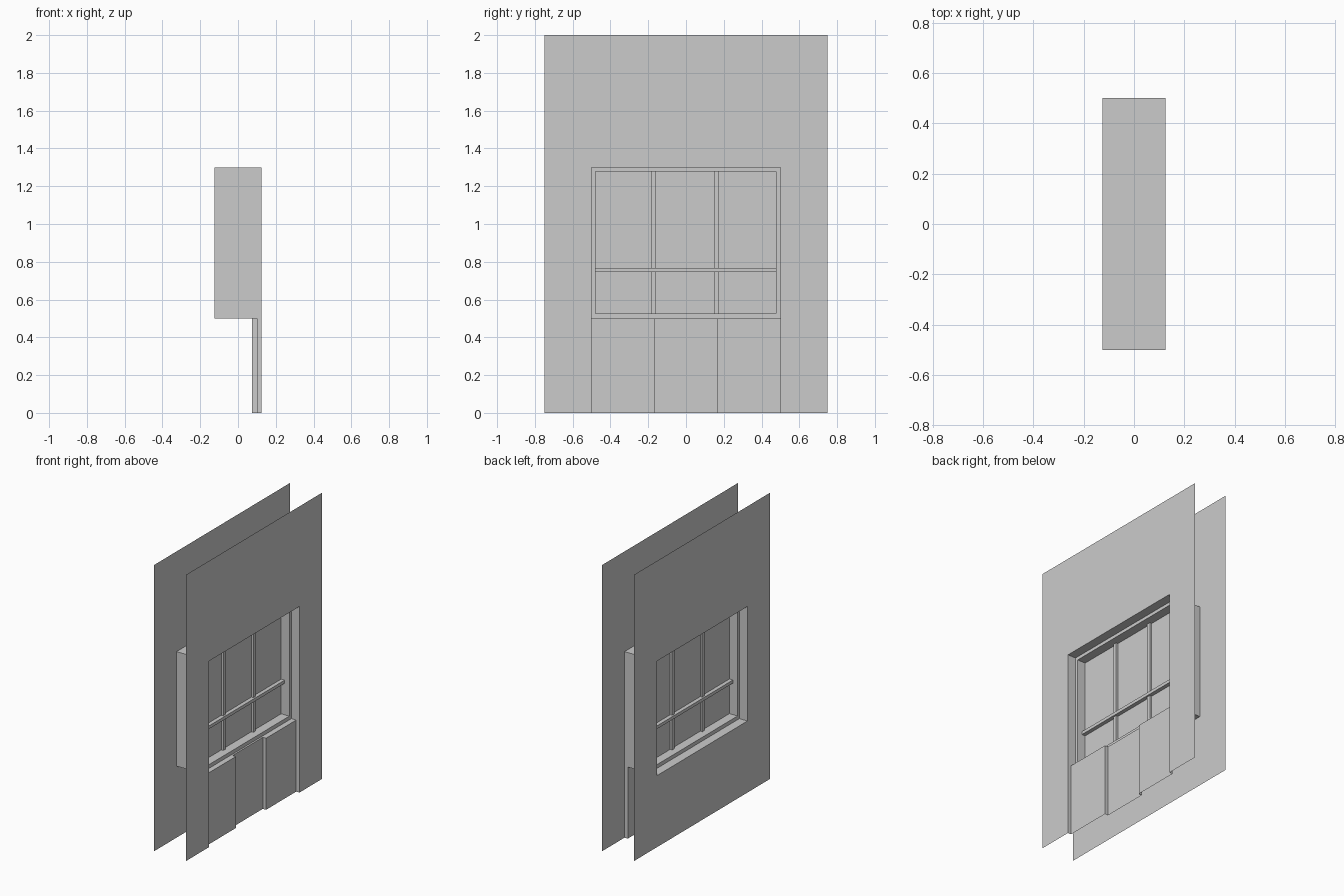
import bpy, bmesh
from mathutils import Vector

if "Cube" in bpy.data.objects:
    bpy.data.objects.remove(bpy.data.objects["Cube"])

WALL_X, FRAME_X = 0.125, 0.0625
OPEN = (-0.5, 0.5, 0.5, 1.3)         # window opening: y0, y1, z0, z1
INNER = (-0.48, 0.477, 0.526, 1.277)  # inside of the window frame


def make(name, faces):
    """Object from (points, facing direction) pairs."""
    bm = bmesh.new()
    for pts, facing in faces:
        f = bm.faces.new([bm.verts.new(p) for p in pts])
        f.normal_update()
        if f.normal.dot(Vector(facing)) < 0:
            f.normal_flip()
    bmesh.ops.remove_doubles(bm, verts=bm.verts, dist=1e-5)
    me = bpy.data.meshes.new(name)
    bm.to_mesh(me)
    bm.free()
    ob = bpy.data.objects.new(name, me)
    bpy.context.collection.objects.link(ob)
    return ob


def rect(x, r):
    y0, y1, z0, z1 = r
    return [(x, y0, z0), (x, y1, z0), (x, y1, z1), (x, y0, z1)]


def ring(x, outer, inner, side):
    """Flat rectangular ring in the plane x."""
    o, i = rect(x, outer), rect(x, inner)
    return [([o[k], o[(k + 1) % 4], i[(k + 1) % 4], i[k]], (side, 0, 0)) for k in range(4)]


def tunnel(xa, xb, r):
    """Four inward-facing sides of a rectangular hole."""
    a, b = rect(xa, r), rect(xb, r)
    inward = [(0, 0, 1), (0, -1, 0), (0, 0, -1), (0, 1, 0)]
    return [([a[k], a[(k + 1) % 4], b[(k + 1) % 4], b[k]], inward[k]) for k in range(4)]


def box(name, x, y0, y1, z0, z1):
    bm = bmesh.new()
    bmesh.ops.create_cube(bm, size=1)
    for v in bm.verts:
        v.co = (v.co.x * 2 * x, y0 + (v.co.y + .5) * (y1 - y0), z0 + (v.co.z + .5) * (z1 - z0))
    me = bpy.data.meshes.new(name)
    bm.to_mesh(me)
    bm.free()
    bpy.context.collection.objects.link(bpy.data.objects.new(name, me))


# Outer wall skin, opening runs to the floor
outline = [(-.75, 0), (-.5, 0), (-.5, 1.3), (.5, 1.3), (.5, 0), (.75, 0), (.75, 2), (-.75, 2)]
make("outer_wall", [([(WALL_X, y, z) for y, z in outline], (1, 0, 0))])

# Inner wall skin with the window opening
make("inner_wall", ring(-WALL_X, (-.75, .75, 0, 2), OPEN, -1))

# Reveal sides and top around the opening
make("window_reveal", tunnel(-WALL_X, WALL_X, OPEN)[1:])

# Sill and stepped panels below the window
faces = []
for i, x in enumerate((0.1, 0.075, 0.1)):
    y0, y1 = -0.5 + i / 3, -0.5 + (i + 1) / 3
    faces.append((rect(x, (y0, y1, 0, 0.5)), (1, 0, 0)))
    faces.append(([(-WALL_X, y0, .5), (x, y0, .5), (x, y1, .5), (-WALL_X, y1, .5)], (0, 0, 1)))
for s in (-1, 1):
    for y, xa, xb in ((s * .5, .1, WALL_X), (s / 6, .075, .1)):
        faces.append(([(xa, y, 0), (xb, y, 0), (xb, y, .5), (xa, y, .5)], (0, -s, 0)))
make("lower_panels", faces)

# Window frame, glass and bars
make("window_frame", ring(FRAME_X, OPEN, INNER, 1) + ring(-FRAME_X, OPEN, INNER, -1)
     + tunnel(-FRAME_X, FRAME_X, INNER))
make("glass", [(rect(0, INNER), (1, 0, 0))])
for n, y in enumerate((-0.171, 0.161)):
    box(f"vertical_bar_{n + 1}", 0.015, y - .013, y + .013, INNER[2], INNER[3])
box("horizontal_bar", 0.027, INNER[0], INNER[1], 0.746, 0.768)
